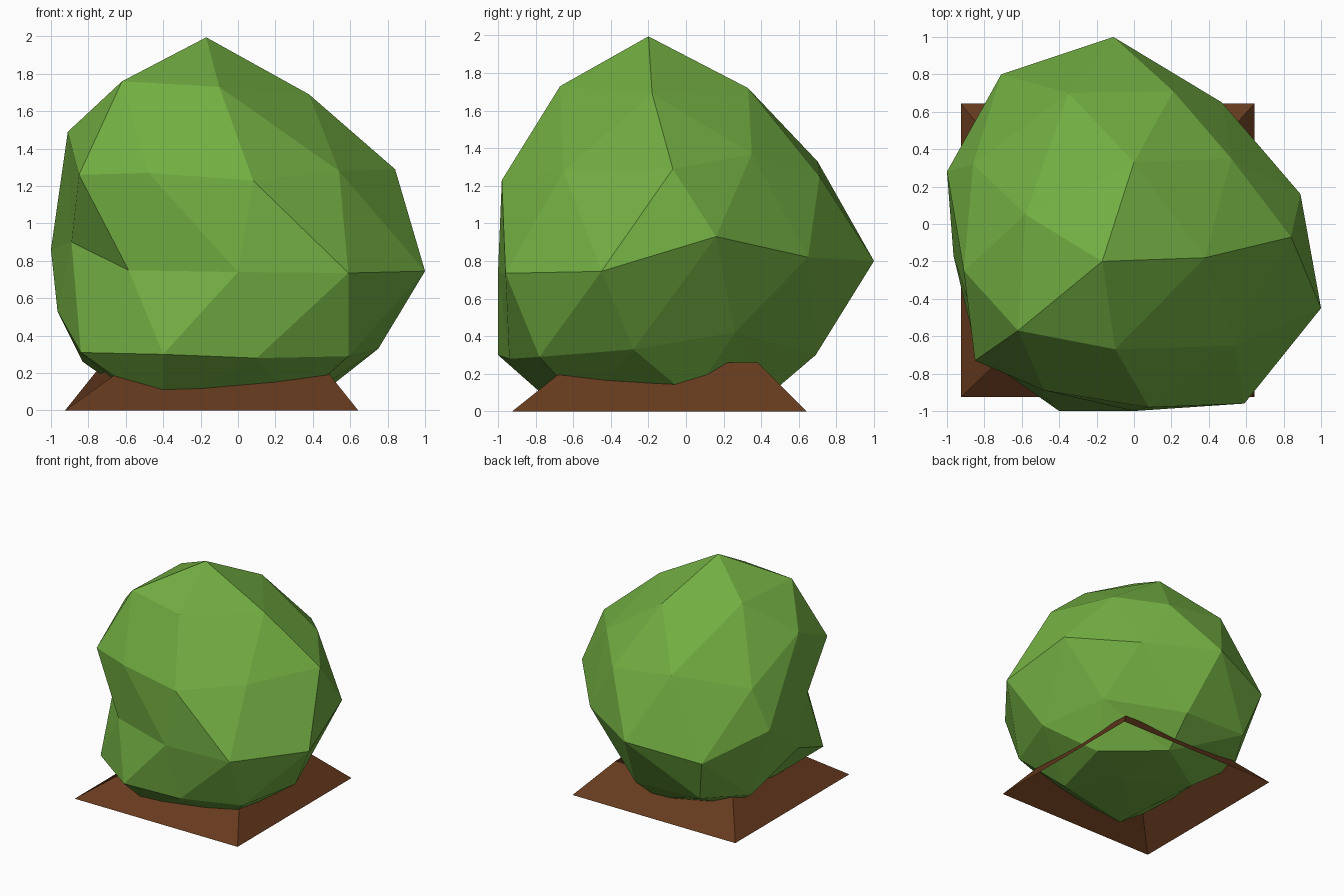
import bpy, bmesh
from mathutils import Vector

if "Cube" in bpy.data.objects:
    bpy.data.objects.remove(bpy.data.objects["Cube"])


def material(name, rgb):
    m = bpy.data.materials.new(name)
    m.diffuse_color = (*rgb, 1)
    m.use_nodes = True
    m.node_tree.nodes["Principled BSDF"].inputs["Base Color"].default_value = m.diffuse_color
    return m


def add_object(name, bm, mat):
    bmesh.ops.recalc_face_normals(bm, faces=bm.faces)
    me = bpy.data.meshes.new(name)
    bm.to_mesh(me)
    bm.free()
    me.materials.append(mat)
    ob = bpy.data.objects.new(name, me)
    bpy.context.collection.objects.link(ob)
    return ob


green = material("leaf_green", (0.168, 0.42, 0.054))
brown = material("soil_brown", (0.135, 0.043, 0.013))

# Foliage: lumpy faceted ball, rings of points from top to bottom
points = [
    (-.17, -.2, 1.995),
    (-.62, -.57, 1.76), (-.1, -.67, 1.73), (.38, -.18, 1.69), (0, .33, 1.72), (-.58, .05, 1.77),
    (-.91, -.25, 1.49), (-.85, -.73, 1.26), (-.48, -.89, 1.27), (.08, -.98, 1.23),
    (.54, -.65, 1.28), (.84, -.07, 1.29), (.52, .35, 1.37), (.21, .71, 1.25),
    (-.35, .7, 1.33), (-.86, .32, 1.2),
    (-.89, -.4, .9), (-.585, -.81, .75), (0, -1, .74), (.59, -.96, .735), (1, -.45, .745),
    (.89, .16, .93), (.47, .65, .82), (-.11, 1, .8), (-.71, .8, .69), (-1, .28, .86),
    (-.965, -.17, .53), (-.84, -.69, .31), (-.4, -1, .3), (.1, -.94, .28), (.59, -.78, .29),
    (.75, -.28, .33), (.55, .26, .42), (0, .69, .3), (-.61, .68, .32), (-.83, .29, .26),
    (-.4, -.66, .0), (.3, -.54, .03), (.42, .03, .07), (-.03, .42, .07), (-.5, .15, .03),
    (.0, -.12, .01),
]
# Triangulate the directions on a unit ball, then push each corner to its real radius
centre = Vector((-.03, -.05, .95))
bm = bmesh.new()
dist = bm.verts.layers.float.new("dist")
for p in points:
    d = Vector(p) - centre
    v = bm.verts.new(d.normalized())
    v[dist] = d.length
bmesh.ops.convex_hull(bm, input=bm.verts)
for v in bm.verts:
    v.co = centre + v.co.normalized() * v[dist]
add_object("foliage", bm, green)

# Base: open, slightly skewed square skirt that tapers up into the foliage
foot = [(-.925, -.925), (.643, -.925), (.643, .643), (-.925, .643)]
inset = [(.28, .265), (-.16, .25), (-.18, -.2), (.16, -.2)]   # shift per 0.2 of height
bm = bmesh.new()
low = [bm.verts.new((x, y, 0)) for x, y in foot]
high = [bm.verts.new((x + a * 1.3, y + b * 1.3, .26)) for (x, y), (a, b) in zip(foot, inset)]
for i in range(4):
    j = (i + 1) % 4
    bm.faces.new((low[i], low[j], high[j], high[i]))
add_object("base_skirt", bm, brown)
